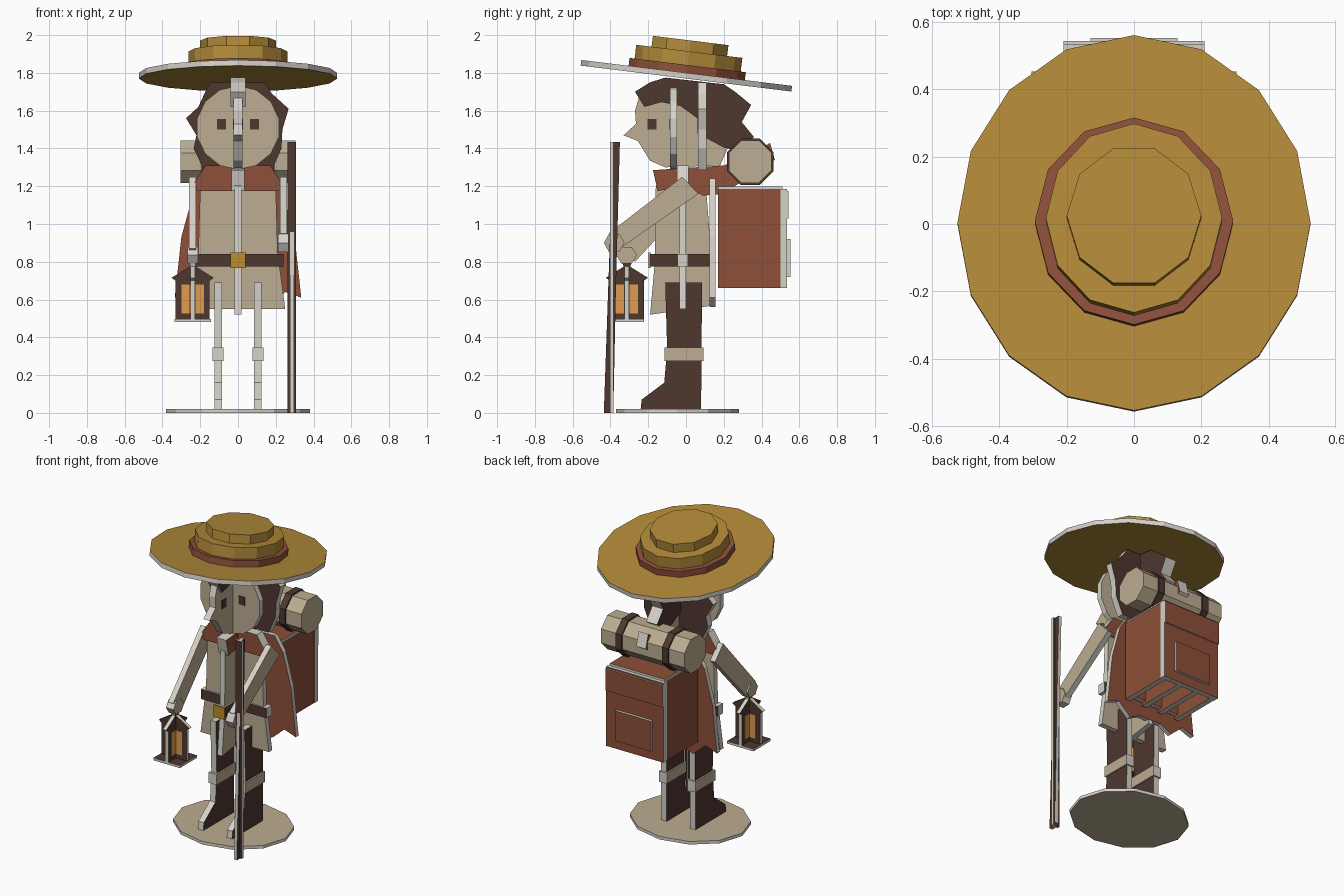
import bpy, bmesh, math
from mathutils import Matrix

if "Cube" in bpy.data.objects:
    bpy.data.objects.remove(bpy.data.objects["Cube"])


def material(name, rgb):
    m = bpy.data.materials.new(name)
    m.use_nodes = True
    lin = [((c / 255 + 0.055) / 1.055) ** 2.4 for c in rgb] + [1]
    m.diffuse_color = lin
    m.node_tree.nodes["Principled BSDF"].inputs["Base Color"].default_value = lin
    return m


CUT = material("pale cut edge", (214, 210, 201))
BEIGE = material("canvas beige", (188, 173, 146))
BROWN = material("dark brown", (78, 55, 47))
RED = material("rust red", (142, 80, 57))
STRAW = material("straw gold", (179, 139, 58))
AMBER = material("lantern amber", (224, 155, 80))
BRASS = material("brass", (188, 142, 42))


def plate(name, axis, pos, thick, pts, mat, edge=CUT):
    """Cut sheet: outline in the plane facing the axis, coloured faces, pale edge."""
    place = {"x": lambda a, b: (pos - thick / 2, a, b),
             "y": lambda a, b: (a, pos - thick / 2, b),
             "z": lambda a, b: (a, b, pos - thick / 2)}[axis]
    bm = bmesh.new()
    face = bm.faces.new([bm.verts.new(place(a, b)) for a, b in pts])
    new = bmesh.ops.extrude_face_region(bm, geom=[face])["geom"]
    k = "xyz".index(axis)
    for v in new:
        if isinstance(v, bmesh.types.BMVert):
            v.co[k] += thick
    bmesh.ops.recalc_face_normals(bm, faces=bm.faces)
    for f in bm.faces:
        f.material_index = 0 if abs(f.normal[k]) > 0.9 else 1
    mesh = bpy.data.meshes.new(name)
    bm.to_mesh(mesh)
    bm.free()
    mesh.materials.append(mat)
    mesh.materials.append(edge)
    ob = bpy.data.objects.new(name, mesh)
    bpy.context.collection.objects.link(ob)
    return ob


def rect(a0, a1, b0, b1):
    return [(a0, b0), (a1, b0), (a1, b1), (a0, b1)]


def ring(n, ra, rb=None, ca=0, cb=0, turn=0.0):
    rb = rb or ra
    return [(ca + ra * math.cos(math.tau * (i + turn) / n),
             cb + rb * math.sin(math.tau * (i + turn) / n)) for i in range(n)]


def mirrored(half):
    return half + [(-a, b) for a, b in reversed(half)]


# Base
plate("base", "z", 0.01, 0.02, ring(12, 0.38, 0.325, 0, -0.045), BEIGE)

# Legs with boots and cuffs
boot = [(-0.11, 0.69), (-0.1, 0.34), (-0.115, 0.16), (-0.235, 0.07),
        (-0.24, 0.02), (0.08, 0.02), (0.085, 0.69)]
for side, x in (("left", 0.105), ("right", -0.105)):
    plate(side + "_leg", "x", x, 0.04, boot, BROWN)
    plate(side + "_boot_cuff", "x", x, 0.058, rect(-0.115, 0.092, 0.275, 0.345), BEIGE)

# Coat: crossed sheets, belt and buckle
plate("coat_profile", "x", 0, 0.035,
      [(-0.19, 0.52), (-0.165, 0.8), (-0.16, 1.2), (-0.08, 1.3),
       (0.08, 1.3), (0.11, 1.14), (0.155, 0.57)], BEIGE)
plate("coat_front", "y", -0.017, 0.035,
      mirrored([(0.25, 0.55), (0.21, 0.85), (0.2, 1.2), (0.15, 1.3)]), BEIGE)
plate("belt_front", "y", -0.017, 0.055, rect(-0.24, 0.24, 0.775, 0.84), BROWN)
plate("belt_profile", "x", 0, 0.055, rect(-0.19, 0.13, 0.775, 0.84), BROWN)
plate("buckle", "y", -0.193, 0.009, rect(-0.04, 0.04, 0.768, 0.848), BRASS, BRASS)

# Cape and scarf
plate("cape", "y", 0.14, 0.03,
      mirrored([(0.08, 0.6), (0.16, 0.56), (0.25, 0.64), (0.335, 0.61),
                (0.3, 0.93), (0.24, 1.15), (0.18, 1.24)]), RED)
plate("scarf_front", "y", -0.017, 0.062,
      mirrored([(0.22, 1.175), (0.23, 1.22), (0.17, 1.31)]), RED)
plate("scarf_profile", "x", 0, 0.07,
      [(-0.175, 1.285), (-0.15, 1.175), (0.0, 1.2), (0.09, 1.15), (0.2, 1.16),
       (0.36, 1.27), (0.47, 1.34), (0.445, 1.43), (0.34, 1.36), (0.2, 1.31)], RED)

# Head: crossed sheets and eyes
plate("head_profile", "x", 0, 0.045,
      [(-0.24, 1.7), (-0.27, 1.6), (-0.265, 1.53), (-0.33, 1.47), (-0.255, 1.44),
       (-0.19, 1.335), (-0.11, 1.3), (0.18, 1.31), (0.22, 1.4), (0.2, 1.72)], BEIGE)
plate("face", "y", -0.065, 0.037, ring(14, 0.222, 0.222, 0, 1.51, 0.5), BEIGE)
for side, s in (("left", 1), ("right", -1)):
    plate(side + "_front_eye", "y", -0.085, 0.006,
          rect(s * 0.087 - 0.023, s * 0.087 + 0.023, 1.5, 1.555), BROWN, BROWN)
    plate(side + "_side_eye", "x", s * 0.024, 0.006,
          rect(-0.203, -0.157, 1.5, 1.555), BROWN, BROWN)

# Hair: crossed sheets
plate("hair_profile", "x", 0, 0.08,
      [(-0.22, 1.62), (-0.27, 1.7), (-0.19, 1.75), (-0.11, 1.775), (0.2, 1.74),
       (0.26, 1.7), (0.345, 1.63), (0.295, 1.54), (0.36, 1.46), (0.26, 1.39),
       (0.2, 1.405), (0.06, 1.48), (0.06, 1.56), (-0.03, 1.625), (-0.13, 1.645)], BROWN)
plate("hair_back", "y", 0.085, 0.045,
      [(-0.15, 1.75), (-0.21, 1.62), (-0.275, 1.56), (-0.22, 1.47), (-0.235, 1.4),
       (-0.18, 1.285), (0.18, 1.285), (0.23, 1.4), (0.235, 1.5), (0.268, 1.61),
       (0.18, 1.69), (0.14, 1.75)], BROWN)

# Hat: stacked discs on a tilted axis
tilt = Matrix.Translation((0, 0, 1.77)) @ Matrix.Rotation(math.radians(-7), 4, "X")
height = 0
for name, n, rx, ry, turn, thick, mat, edge in (
        ("hat_brim", 16, 0.525, 0.562, 0, 0.03, STRAW, CUT),
        ("hat_band", 12, 0.295, 0.31, 0, 0.042, RED, RED),
        ("hat_lower_crown", 12, 0.262, 0.283, 0, 0.073, STRAW, STRAW),
        ("hat_upper_crown", 10, 0.2, 0.212, 0, 0.058, STRAW, STRAW)):
    disc = plate(name, "z", height + thick / 2, thick, ring(n, rx, ry, 0, 0, turn), mat, edge)
    disc.matrix_world = tilt
    height += thick

# Arms and hands
plate("left_arm", "x", 0.24, 0.037,
      [(-0.02, 1.25), (0.065, 1.16), (-0.35, 0.87), (-0.41, 0.95)], BEIGE)
plate("left_hand", "x", 0.24, 0.055, ring(6, 0.055, 0.055, -0.38, 0.9), BEIGE)
plate("right_arm", "x", -0.24, 0.037,
      [(-0.02, 1.25), (0.065, 1.16), (-0.27, 0.8), (-0.36, 0.87)], BEIGE)
plate("right_hand", "x", -0.24, 0.055, ring(6, 0.055, 0.05, -0.315, 0.835), BEIGE)

# Walking staff: crossed sheets
plate("staff_profile", "x", 0.285, 0.022,
      [(-0.435, 0), (-0.385, 0), (-0.37, 0.7), (-0.35, 1.435), (-0.388, 1.435),
       (-0.4, 1.0)], BROWN)
plate("staff_front", "y", -0.393, 0.017, rect(0.262, 0.308, 0, 1.435), BROWN)

# Lantern: crossed house-shaped sheets with glowing panes
LX, LY = -0.24, -0.313
for axis, c, pos in (("y", LX, LY), ("x", LY, LX)):
    wall = [(0.09, 0.495), (0.09, 0.7), (0.112, 0.715), (0, 0.785)]
    outline = [(c + a, b) for a, b in wall + [(-a, b) for a, b in wall[-2::-1]]]
    plate("lantern_sheet_" + axis, axis, pos, 0.025, outline, BROWN)
    plate("lantern_pane_" + axis, axis, pos, 0.031,
          rect(c - 0.06, c + 0.06, 0.525, 0.68), AMBER, AMBER)
plate("lantern_base", "z", 0.488, 0.016, rect(LX - 0.097, LX + 0.097, LY - 0.09, LY + 0.09), BROWN)
plate("lantern_handle", "x", LX, 0.03, ring(8, 0.022, 0.035, LY, 0.79), BROWN)

# Backpack: ribs, back sheet, lid, flap and pocket
for i in range(4):
    plate("pack_rib_%d" % (i + 1), "x", -0.19 + i * 0.38 / 3, 0.035, rect(0.17, 0.5, 0.66, 1.185), RED)
plate("pack_inner_panel", "y", 0.19, 0.03, rect(-0.19, 0.19, 0.68, 1.185), RED)
plate("pack_back", "y", 0.517, 0.035, rect(-0.21, 0.21, 0.66, 1.185), RED)
plate("pack_lid", "z", 1.192, 0.014, rect(-0.2, 0.2, 0.17, 0.51), RED)
plate("pack_flap", "y", 0.539, 0.009, rect(-0.21, 0.21, 1.03, 1.175), RED)
plate("pack_pocket", "y", 0.544, 0.018, rect(-0.13, 0.13, 0.72, 0.92), RED)

# Bedroll with straps
plate("bedroll", "x", 0, 0.61, ring(8, 0.122, 0.122, 0.34, 1.33, 0.5), BEIGE, BEIGE)
for side, x in (("left", 0.17), ("right", -0.17)):
    plate(side + "_bedroll_strap", "x", x, 0.045, ring(8, 0.133, 0.133, 0.34, 1.33, 0.5), BROWN, BROWN)
